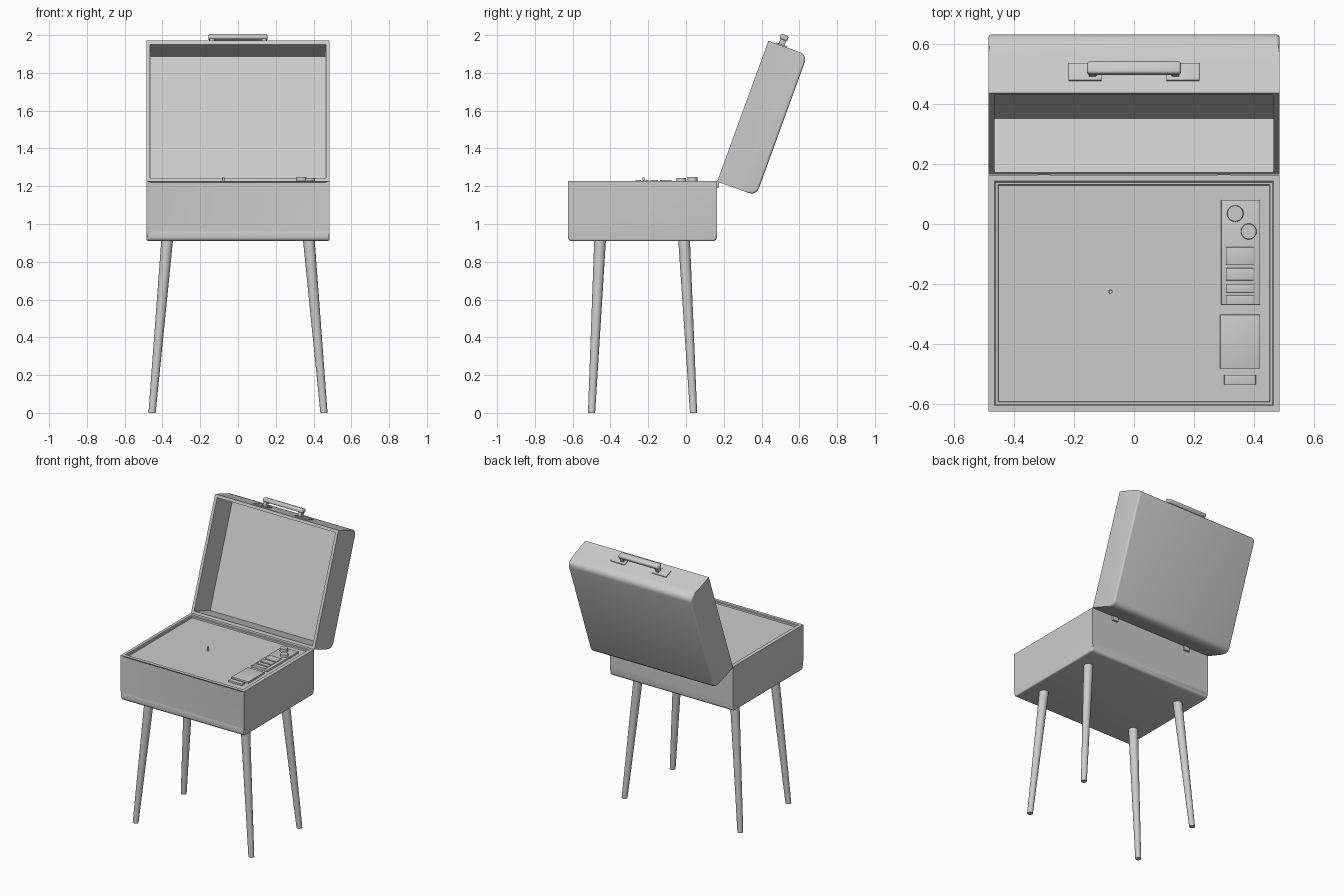
import bpy, bmesh, math
from mathutils import Matrix, Vector

if "Cube" in bpy.data.objects:
    bpy.data.objects.remove(bpy.data.objects["Cube"])

# Lid frame: y runs up the opened lid, z points out of its opening
LID = Matrix.Translation((0, 0.165, 1.225)) @ Matrix.Rotation(math.radians(70), 4, 'X')
ID = Matrix.Identity(4)


def finish(bm, name, mat=ID):
    bmesh.ops.recalc_face_normals(bm, faces=bm.faces)
    me = bpy.data.meshes.new(name)
    bm.to_mesh(me)
    bm.free()
    ob = bpy.data.objects.new(name, me)
    bpy.context.collection.objects.link(ob)
    ob.matrix_world = mat
    bpy.ops.object.select_all(action='DESELECT')
    ob.select_set(True)
    bpy.context.view_layer.objects.active = ob
    bpy.ops.object.shade_smooth_by_angle(angle=math.radians(35))
    return ob


def make_box(lo, hi):
    bm = bmesh.new()
    bmesh.ops.create_cube(bm, size=1)
    for v in bm.verts:
        v.co = Vector([lo[i] + (v.co[i] + 0.5) * (hi[i] - lo[i]) for i in range(3)])
    return bm


def box(name, lo, hi, bevel=0.0, mat=ID):
    bm = make_box(lo, hi)
    if bevel:
        bmesh.ops.bevel(bm, geom=bm.edges[:], offset=bevel, segments=3,
                        profile=0.5, affect='EDGES', clamp_overlap=True)
    return finish(bm, name, mat)


def round_edges(bm, test, radius):
    edges = [e for e in bm.edges if all(test(v.co) for v in e.verts)]
    bmesh.ops.bevel(bm, geom=edges, offset=radius, segments=4,
                    profile=0.5, affect='EDGES', clamp_overlap=True)


def inset(bm, face, width, move):
    bmesh.ops.inset_region(bm, faces=[face], thickness=width, use_even_offset=True)
    bmesh.ops.translate(bm, verts=face.verts[:], vec=move)


def case(lo, hi, r_long, r_side):
    """Box open upward with rounded underside edges; returns bmesh."""
    bm = make_box(lo, hi)
    for y in (lo[1], hi[1]):
        round_edges(bm, lambda c: abs(c.y - y) < 1e-5 and abs(c.z - lo[2]) < 1e-5, r_long)
    for x in (lo[0], hi[0]):
        round_edges(bm, lambda c: abs(c.x - x) < 1e-5 and c.z < lo[2] + r_long + 1e-4, r_side)
    return bm


def facing(bm, d):
    d = Vector(d)
    bm.normal_update()
    return max((f for f in bm.faces if f.normal.dot(d) > 0.99), key=lambda f: f.calc_area())


def cylinder(name, p0, p1, r0, r1, seg=24, mat=ID, flat=False):
    p0, p1 = Vector(p0), Vector(p1)
    bm = bmesh.new()
    bmesh.ops.create_cone(bm, cap_ends=True, segments=seg, radius1=r0, radius2=r1, depth=1)
    for v in bm.verts:
        t = v.co.z + 0.5
        v.co = p0.lerp(p1, t) + Vector((v.co.x, v.co.y, 0)) if flat else \
            p0.lerp(p1, t) + (p1 - p0).to_track_quat('Z', 'Y') @ Vector((v.co.x, v.co.y, 0))
    return finish(bm, name, mat)


# Body with stepped rim, deck and recessed front panel
bm = case((-0.485, -0.625, 0.91), (0.485, 0.163, 1.228), 0.02, 0.01)
top = facing(bm, (0, 0, 1))
inset(bm, top, 0.02, (0, 0, 0))
inset(bm, top, 0.004, (0, 0, -0.004))
inset(bm, top, 0.008, (0, 0, 0))
inset(bm, top, 0.002, (0, 0, -0.009))
front = facing(bm, (0, -1, 0))
inset(bm, front, 0.03, (0, 0.008, 0))
for v in front.verts:
    if v.co.z > 1.1:
        v.co.z = 1.219
finish(bm, "cabinet_body")

# Opened lid, hollow
bm = case((-0.485, 0, -0.22), (0.485, 0.793, 0), 0.04, 0.012)
top = facing(bm, (0, 0, 1))
inset(bm, top, 0.02, (0, 0, 0))
inset(bm, top, 0.001, (0, 0, -0.19))
finish(bm, "lid", LID)

# Carry handle on lid end: plates, posts and bar
for s, side in ((-1, "left"), (1, "right")):
    x0, x1 = sorted((s * 0.108, s * 0.218))
    box("handle_plate_" + side, (x0, 0.788, -0.105), (x1, 0.799, -0.043), 0.002, LID)
    x0, x1 = sorted((s * 0.125, s * 0.15))
    box("handle_post_" + side, (x0, 0.795, -0.088), (x1, 0.835, -0.056), 0.003, LID)
box("handle_bar", (-0.156, 0.824, -0.094), (0.156, 0.852, -0.05), 0.009, LID)

# Hinges at the back
for s, side in ((-1, "left"), (1, "right")):
    box("hinge_" + side, (s * 0.3 - 0.022, 0.155, 1.193), (s * 0.3 + 0.022, 0.176, 1.226), 0.003)

# Splayed tapered legs
for s, side in ((-1, "left"), (1, "right")):
    for end, y0, y1 in (("front", -0.5, -0.455), ("back", 0.04, -0.01)):
        cylinder(f"{end}_leg_{side}", (s * 0.455, y0, 0), (s * 0.375, y1, 0.915),
                 0.019, 0.031, 24, flat=True)

# Control panel, keys and plates on the deck
box("control_panel", (0.29, -0.268, 1.21), (0.42, 0.08, 1.227), 0.002)
for i, (y0, y1) in enumerate(((-0.137, -0.077), (-0.188, -0.147), (-0.228, -0.199), (-0.268, -0.238))):
    box(f"control_key_{i + 1}", (0.306, y0, 1.22), (0.398, y1, 1.233), 0.002)
box("lower_plate", (0.287, -0.482, 1.21), (0.42, -0.302, 1.227), 0.002)
box("lower_switch", (0.3, -0.535, 1.21), (0.406, -0.502, 1.227), 0.002)

# Knobs and platter spindle
cylinder("volume_knob", (0.337, 0.035, 1.22), (0.337, 0.035, 1.25), 0.028, 0.026, 32)
cylinder("tone_knob", (0.382, -0.025, 1.22), (0.382, -0.025, 1.243), 0.027, 0.025, 32)
cylinder("spindle", (-0.078, -0.225, 1.21), (-0.078, -0.225, 1.246), 0.007, 0.006, 16)
